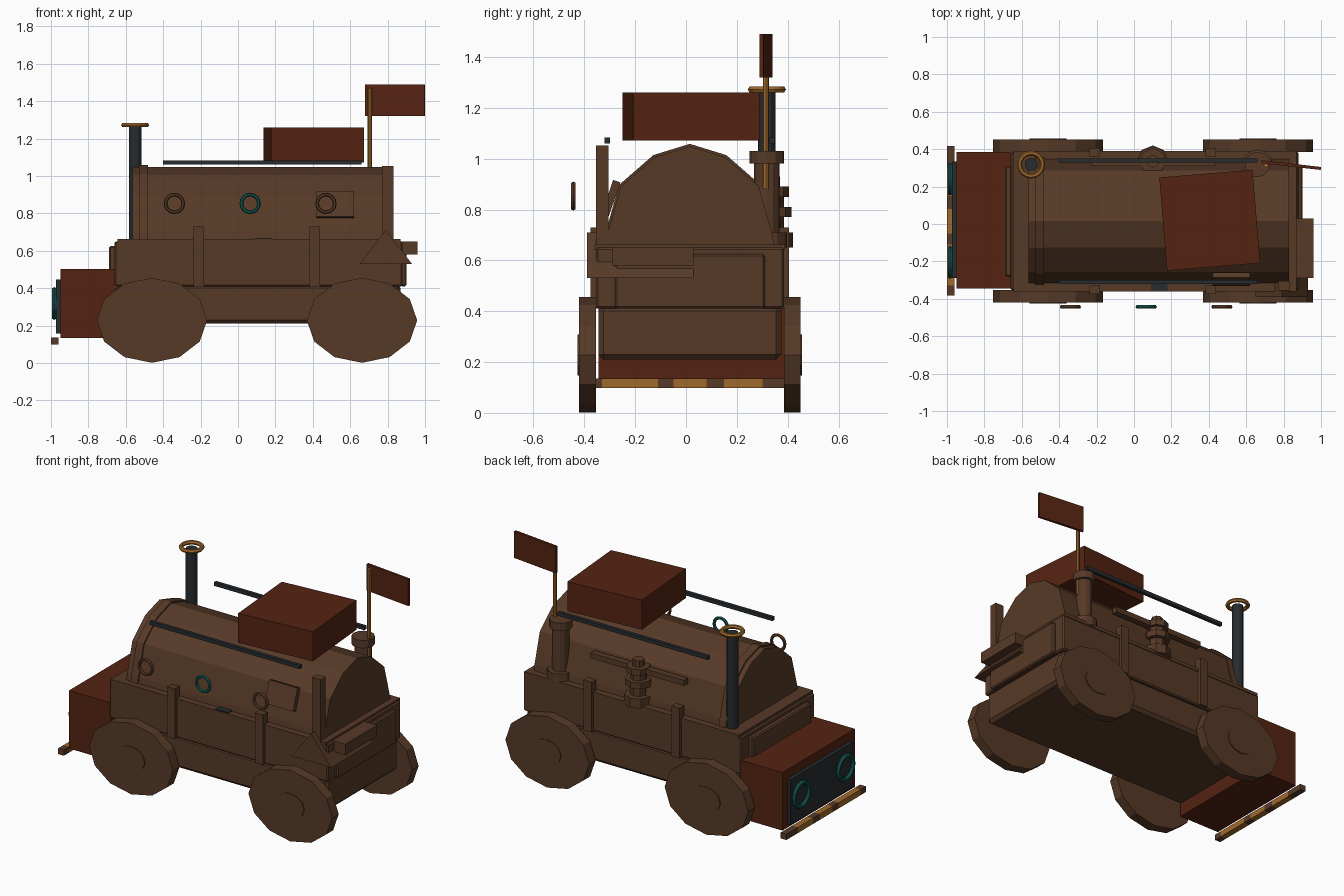
import bpy, bmesh, math
from mathutils import Matrix

if "Cube" in bpy.data.objects:
    bpy.data.objects.remove(bpy.data.objects["Cube"])

CY = 0.015  # y of the vehicle's long axis


def material(name, rgb):
    m = bpy.data.materials.new(name)
    m.diffuse_color = (*rgb, 1)
    m.use_nodes = True
    m.node_tree.nodes["Principled BSDF"].inputs["Base Color"].default_value = m.diffuse_color
    return m


BROWN = material("brown wood", (0.095, 0.042, 0.020))
RED = material("red brown", (0.090, 0.017, 0.006))
GOLD = material("old gold", (0.350, 0.140, 0.025))
DARK = material("dark iron", (0.020, 0.025, 0.028))
TEAL = material("teal", (0.006, 0.090, 0.080))


def finish(name, bm, *mats):
    bmesh.ops.recalc_face_normals(bm, faces=bm.faces)
    me = bpy.data.meshes.new(name)
    bm.to_mesh(me)
    bm.free()
    for m in mats:
        me.materials.append(m)
    ob = bpy.data.objects.new(name, me)
    bpy.context.collection.objects.link(ob)
    return ob


def box(name, x, y, z, mat, rot=None, bevel=0):
    """Box from (min, max) ranges, optionally turned about its centre."""
    bm = bmesh.new()
    bmesh.ops.create_cube(bm, size=1)
    bmesh.ops.scale(bm, vec=(x[1] - x[0], y[1] - y[0], z[1] - z[0]), verts=bm.verts)
    if bevel:
        bmesh.ops.bevel(bm, geom=bm.edges[:], offset=bevel, segments=1, affect='EDGES')
    if rot:
        bmesh.ops.transform(bm, matrix=Matrix.Rotation(*rot), verts=bm.verts)
    ob = finish(name, bm, mat)
    ob.location = (sum(x) / 2, sum(y) / 2, sum(z) / 2)
    return ob


def disc(name, loc, r, depth, mat, sides=12, axis='Z', scale=(1, 1)):
    bm = bmesh.new()
    bmesh.ops.create_cone(bm, cap_ends=True, segments=sides, radius1=r, radius2=r, depth=depth)
    bmesh.ops.scale(bm, vec=(scale[0], scale[1], 1), verts=bm.verts)
    if axis == 'Y':
        bmesh.ops.rotate(bm, matrix=Matrix.Rotation(math.pi / 2, 3, 'X'), verts=bm.verts)
    ob = finish(name, bm, mat)
    ob.location = loc
    return ob


def ring(name, loc, r, tube, mat, rot=(0, 0, 0)):
    bpy.ops.mesh.primitive_torus_add(major_radius=r, minor_radius=tube, major_segments=16,
                                     minor_segments=6, location=loc, rotation=rot)
    ob = bpy.context.object
    ob.name = name
    ob.data.materials.append(mat)


def prism(name, pts, lo, hi, axis, mat):
    """Extrude a profile: (y, z) points along X, or (x, z) points along Y."""
    bm = bmesh.new()
    put = (lambda a, b, t: (t, a, b)) if axis == 'X' else (lambda a, b, t: (a, t, b))
    f = bm.faces.new([bm.verts.new(put(a, b, lo)) for a, b in pts])
    out = bmesh.ops.extrude_face_region(bm, geom=[f])
    d = (hi - lo, 0, 0) if axis == 'X' else (0, hi - lo, 0)
    bmesh.ops.translate(bm, vec=d, verts=[v for v in out['geom'] if isinstance(v, bmesh.types.BMVert)])
    return finish(name, bm, mat)


# hull: lower tub, upper tub, rim and end panels
box("lower_hull", (-0.66, 0.87), (-0.345, 0.375), (0.21, 0.42), BROWN, bevel=0.02)
box("upper_hull", (-0.66, 0.88), (-0.355, 0.385), (0.41, 0.65), BROWN, bevel=0.008)
box("hull_rim", (-0.645, 0.87), (-0.36, 0.39), (0.64, 0.662), BROWN)
for n, x in (("front", (-0.69, -0.65)), ("rear", (0.87, 0.9))):
    box(n + "_end_panel", x, (-0.28, 0.31), (0.41, 0.625), BROWN, bevel=0.008)

# arched cabin with a raised band near the front
half = [(0.335, 0.64), (0.325, 0.70), (0.272, 0.89), (0.14, 1.005)]


def arch(s):
    pts = [(a, b) for a, b in half] + [(0, 1.048)] + [(-a, b) for a, b in reversed(half)]
    return [(CY + a * s, 0.64 + (b - 0.64) * s) for a, b in pts]


prism("arched_cabin", arch(1), -0.565, 0.83, 'X', BROWN)
prism("cabin_band", arch(1.025), -0.53, -0.48, 'X', BROWN)
box("side_plate", (0.42, 0.62), (-0.31, -0.28), (0.775, 0.915), BROWN, rot=(-0.33, 4, 'X'))

# ribs on both sides
for side, y in (("left", (-0.375, -0.33)), ("right", (0.36, 0.405))):
    for i, x in enumerate((-0.21, 0.41)):
        box(f"{side}_rib_{i}", (x - 0.028, x + 0.028), y, (0.41, 0.73), BROWN)

# oval wheels with flat hubs
for side, y, s in (("left", -0.387, -1), ("right", 0.418, 1)):
    for end, x in (("front", -0.46), ("rear", 0.663)):
        disc(f"{end}_{side}_wheel", (x, y, 0.228), 1, 0.066, BROWN, 12, 'Y', (0.295, 0.227))
        disc(f"{end}_{side}_hub", (x, y + s * 0.034, 0.228), 1, 0.01, BROWN, 12, 'Y', (0.10, 0.08))

# red nose with grille, lamp rings and bumper
box("nose_box", (-0.95, -0.655), (-0.345, 0.385), (0.133, 0.503), RED)
box("grille", (-0.973, -0.945), (-0.29, 0.335), (0.157, 0.445), DARK)
for i, y in enumerate((-0.205, 0.24)):
    ring(f"lamp_ring_{i}", (-0.983, y, 0.318), 0.074, 0.014, TEAL, (0, math.pi / 2, 0))

bm = bmesh.new()
bmesh.ops.create_cube(bm, size=1)
bmesh.ops.scale(bm, vec=(0.04, 0.8, 0.037), verts=bm.verts)
bmesh.ops.translate(bm, vec=(-0.98, 0.017, 0.117), verts=bm.verts)
for y in (-0.33, -0.11, -0.05, 0.08, 0.15, 0.3):
    bmesh.ops.bisect_plane(bm, geom=bm.verts[:] + bm.edges[:] + bm.faces[:],
                           plane_co=(0, y, 0), plane_no=(0, 1, 0))
for f in bm.faces:
    y = f.calc_center_median().y
    f.material_index = int(-0.33 < y < -0.11 or -0.05 < y < 0.08 or 0.15 < y < 0.3)
finish("bumper", bm, BROWN, GOLD)

# porthole rings standing off the front side
for i, (x, m) in enumerate(((-0.34, BROWN), (0.065, TEAL), (0.47, BROWN))):
    ring(f"porthole_ring_{i}", (x, -0.443, 0.853), 0.047, 0.010, m, (math.pi / 2, 0, 0))
box("ledge_plate", (0.09, 0.18), (-0.355, -0.31), (0.66, 0.668), DARK)

# roof rails and luggage
for i, y in enumerate((-0.31, 0.34)):
    box(f"roof_rail_{i}", (-0.4, 0.66), (y - 0.011, y + 0.011), (1.06, 1.083), DARK)
box("luggage", (0.155, 0.655), (-0.23, 0.27), (1.072, 1.26), RED, rot=(math.radians(4.7), 4, 'Z'))

# chimney with gold lip
disc("chimney", (-0.55, 0.318, 0.955), 0.034, 0.62, DARK, 12)
ring("chimney_lip", (-0.55, 0.318, 1.272), 0.062, 0.013, GOLD)

# bollard carrying the flagpole
for n, r, a, b in (("base", 0.08, 0.65, 0.71), ("column", 0.05, 0.71, 0.98), ("cap", 0.068, 0.98, 1.03)):
    disc("bollard_" + n, (0.66, 0.318, (a + b) / 2), r, b - a, BROWN, 12)
disc("flagpole", (0.705, 0.314, 1.175), 0.012, 0.59, GOLD, 8)
box("flag", (0.68, 1.0), (0.307, 0.323), (1.32, 1.49), RED, rot=(math.radians(-6.5), 4, 'Z'))

# capstan with a long bar
for n, r, a, b in (("base", 0.085, 0.65, 0.71), ("drum", 0.05, 0.71, 0.85), ("flange", 0.08, 0.77, 0.81),
                   ("head", 0.07, 0.85, 0.89), ("knob", 0.035, 0.89, 0.93)):
    disc("capstan_" + n, (0.1, 0.335, (a + b) / 2), r, b - a, BROWN, 8)
box("capstan_bar", (-0.23, 0.43), (0.31, 0.35), (0.85, 0.885), BROWN)

# rear post, wedge and step
box("rear_post", (0.77, 0.832), (-0.355, -0.305), (0.64, 1.052), BROWN)
prism("rear_wedge", [(0.65, 0.53), (0.93, 0.53), (0.79, 0.71)], -0.39, 0.03, 'Y', BROWN)
box("rear_step", (0.86, 0.96), (-0.29, 0.03), (0.58, 0.65), BROWN)
